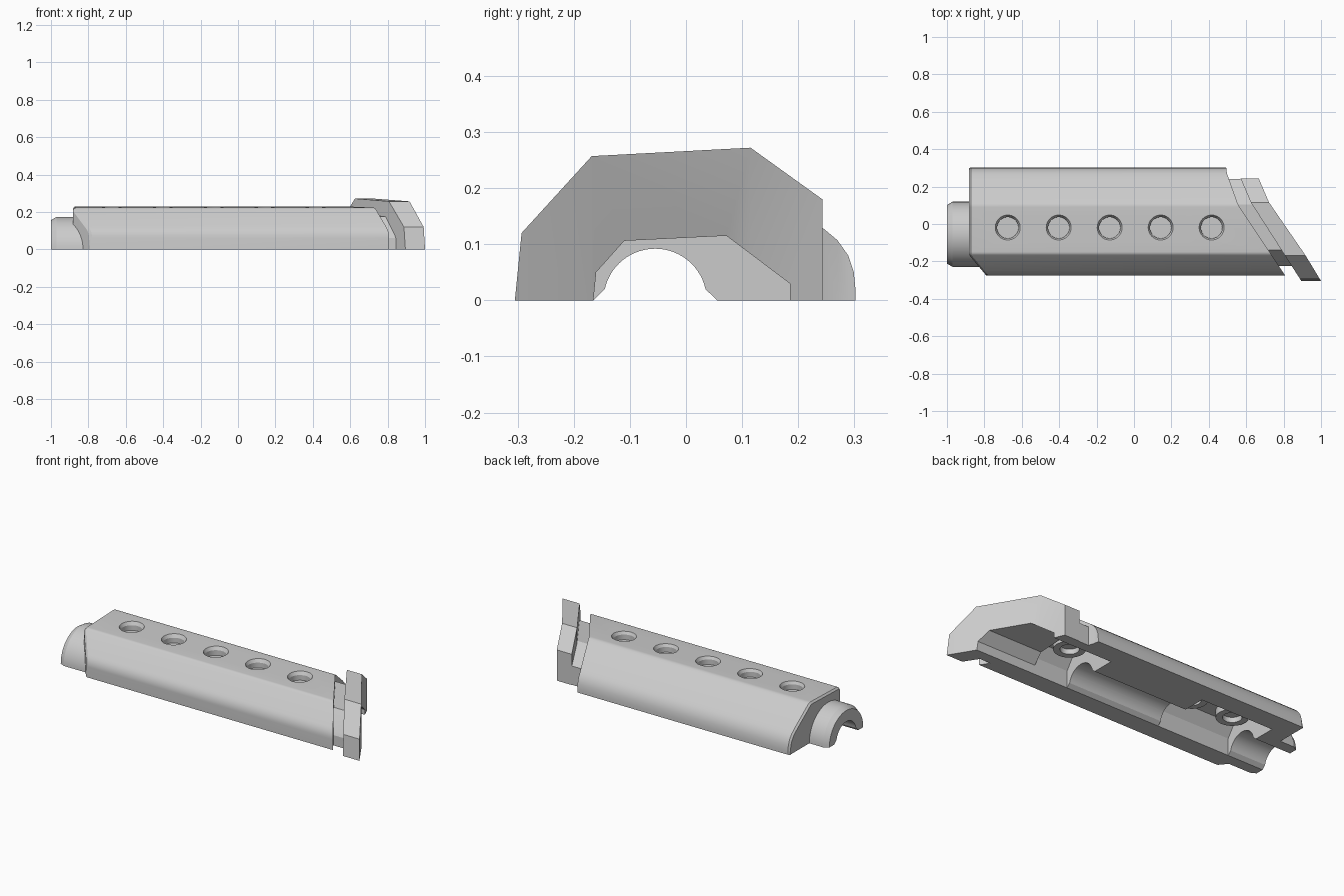
import bpy, bmesh, math
from mathutils import Matrix, Vector

old = bpy.data.objects.get("Cube")
if old:
    bpy.data.objects.remove(old, do_unlink=True)

grey = bpy.data.materials.new("light_grey")
grey.use_nodes = True
grey.diffuse_color = (0.6, 0.6, 0.6, 1)
grey.node_tree.nodes["Principled BSDF"].inputs["Base Color"].default_value = (0.6, 0.6, 0.6, 1)


def make_object(name, bm):
    bmesh.ops.remove_doubles(bm, verts=bm.verts, dist=1e-5)
    bmesh.ops.dissolve_degenerate(bm, edges=bm.edges, dist=1e-5)
    bmesh.ops.recalc_face_normals(bm, faces=bm.faces)
    mesh = bpy.data.meshes.new(name)
    bm.to_mesh(mesh)
    bm.free()
    mesh.materials.append(grey)
    obj = bpy.data.objects.new(name, mesh)
    bpy.context.collection.objects.link(obj)
    return obj


def plan_x(line, y):
    """x of an end line, given as (y, x) points in rising y."""
    for (ya, xa), (yb, xb) in zip(line, line[1:]):
        if y <= yb or (yb, xb) == line[-1]:
            return xa + (xb - xa) * (y - ya) / (yb - ya)


def prism(name, outline, start, end, floor=0.0):
    """Solid under a (y, z) outline, running in x between two end lines."""
    bm = bmesh.new()
    cols = []
    for y, z in outline:
        xs = (plan_x(start, y), plan_x(end, y))
        cols.append([bm.verts.new((x, y, h)) for x in xs for h in (floor, z)])
    for a, b in zip(cols, cols[1:]):
        for i, j in ((0, 1), (1, 3), (3, 2), (2, 0)):
            bm.faces.new((a[i], a[j], b[j], b[i]))
    for c in (cols[0], cols[-1]):
        bm.faces.new((c[0], c[1], c[3], c[2]))
    return make_object(name, bm)


def fillet(before, corner, after, size, steps=5):
    """Soft (y, z) corner between two straight sides."""
    p, c, q = Vector(before), Vector(corner), Vector(after)
    a, b = c + (p - c).normalized() * size, c + (q - c).normalized() * size
    ts = [i / steps for i in range(steps + 1)]
    return [tuple(a * (1 - t) ** 2 + c * 2 * t * (1 - t) + b * t * t) for t in ts]


def flat(x):
    return [(-1, x), (1, x)]


def cone(name, x, y, z0, z1, r0, r1):
    bm = bmesh.new()
    bmesh.ops.create_cone(bm, cap_ends=True, segments=40, radius1=r0, radius2=r1,
                          depth=z1 - z0, matrix=Matrix.Translation((x, y, (z0 + z1) / 2)))
    return make_object(name, bm)


def cut(obj, cutters):
    bpy.context.view_layer.objects.active = obj
    for c in cutters:
        mod = obj.modifiers.new("cut", "BOOLEAN")
        mod.operation = "DIFFERENCE"
        mod.solver = "EXACT"
        mod.object = c
        bpy.ops.object.modifier_apply(modifier=mod.name)


AXIS_Y, BORE = -0.055, 0.092
HOLES_X = [-0.675 + 0.2725 * i for i in range(5)]
HOLE_Y = -0.02

# End lines seen in plan
tail_end = [(-0.275, -0.79), (-0.165, -0.882), (0.31, -0.882)]
body_end = [(-0.275, 0.808), (0.105, 0.556), (0.27, 0.497), (0.31, 0.492)]
flange_back = [(-0.305, 0.895), (0.115, 0.625), (0.243, 0.57)]
flange_front = [(-0.305, 1.0), (-0.168, 0.917), (0.115, 0.722), (0.243, 0.667)]

# Main shell: softened facets at front and top, rounded back edge
foot, low, ridge, top = (-0.275, 0), (-0.275, 0.095), (-0.16, 0.223), (0.105, 0.231)
back = [(0.24, 0.132), (0.27, 0.107), (0.289, 0.08), (0.299, 0.05), (0.302, 0.02)]
body = prism("handguard_body",
             fillet(foot, low, ridge, 0.035) + fillet(low, ridge, top, 0.012)
             + fillet(ridge, top, back[0], 0.015) + back, tail_end, body_end)

# Narrow chamfer round the tail end of the shell
bm = bmesh.new()
bm.from_mesh(body.data)
rim = [e for e in bm.edges if all(v.co.x < -0.7 for v in e.verts)
       and max(v.co.z for v in e.verts) > 0.001 and e.calc_face_angle(0) > 0.7]
bmesh.ops.bevel(bm, geom=rim, offset=0.01, segments=1, affect="EDGES", clamp_overlap=False)
bm.to_mesh(body.data)
bm.free()

# Neck joining the shell and the flange
neck = prism("neck", [(-0.225, 0.06), (-0.215, 0.08), (-0.14, 0.175), (0.105, 0.19),
                      (0.24, 0.11)],
             [(y, x - 0.03) for y, x in body_end], [(y, x + 0.02) for y, x in flange_back])

# Slanted end flange
flange = prism("end_flange", [(-0.305, 0), (-0.293, 0.12), (-0.168, 0.257),
                              (0.115, 0.272), (0.243, 0.18)], flange_back, flange_front)

# Half-round spigot at the other end, with a chamfered lip
bm = bmesh.new()
rings = []
steps = 32
for x, r in ((-1, 0.157), (-0.97, 0.174), (-0.8, 0.174)):
    rings.append([bm.verts.new((x, AXIS_Y + r * math.cos(math.pi * i / steps),
                                r * math.sin(math.pi * i / steps))) for i in range(steps + 1)])
for a, b in zip(rings, rings[1:]):
    for i in range(steps):
        bm.faces.new((a[i], a[i + 1], b[i + 1], b[i]))
bm.faces.new(rings[0])
bm.faces.new(rings[-1])
bm.faces.new([r[0] for r in rings] + [r[-1] for r in reversed(rings)])
spigot = make_object("spigot", bm)

# Cutters: long bore with flared mouth, flange opening, and two deep pockets
arc = [(AXIS_Y - BORE * math.cos(a), BORE * math.sin(a))
       for a in (0.22 + (math.pi - 0.44) * i / 28 for i in range(29))]
bore = prism("bore_cutter", [(-0.165, 0)] + arc + [(0.055, 0)], flat(-1.1), flat(1.1), -0.05)
opening = prism("opening_cutter", [(-0.165, 0), (-0.16, 0.05), (-0.11, 0.106), (0.072, 0.115),
                                   (0.185, 0.03)], flat(0.31), flat(1.1), -0.05)
pocket = [(-0.165, 0.1), (-0.12, 0.165), (0.09, 0.172), (0.185, 0.1)]
front_pocket = prism("front_pocket_cutter", pocket, flat(0.31), flat(0.53), -0.05)
rear_pocket = prism("rear_pocket_cutter", pocket, flat(-0.77), flat(-0.3), -0.05)

# Cutters: row of round sockets with chamfered rims
sockets = []
for x in HOLES_X:
    sockets.append(cone("socket_cutter", x, HOLE_Y, 0.18, 0.3, 0.057, 0.057))
    sockets.append(cone("rim_cutter", x, HOLE_Y, 0.21, 0.24, 0.057, 0.074))

cut(body, [bore, opening, front_pocket, rear_pocket] + sockets)
cut(neck, [bore, opening, front_pocket])
cut(flange, [bore, opening])
cut(spigot, [bore])

# Round bosses hanging under the sockets inside the pockets
bosses = []
for x in (HOLES_X[0], HOLES_X[1], HOLES_X[4]):
    boss = cone("socket_boss", x, HOLE_Y, 0.125, 0.174, 0.085, 0.085)
    core = cone("boss_cutter", x, HOLE_Y, 0.1, 0.155, 0.05, 0.05)
    cut(boss, [core])
    bosses.append(boss)
    sockets.append(core)

for c in [bore, opening, front_pocket, rear_pocket] + sockets:
    bpy.data.objects.remove(c, do_unlink=True)

# Smooth the round surfaces, keep the facets crisp
bpy.ops.object.select_all(action="DESELECT")
for o in [body, neck, flange, spigot] + bosses:
    o.select_set(True)
bpy.context.view_layer.objects.active = body
bpy.ops.object.shade_smooth_by_angle(angle=math.radians(25))
